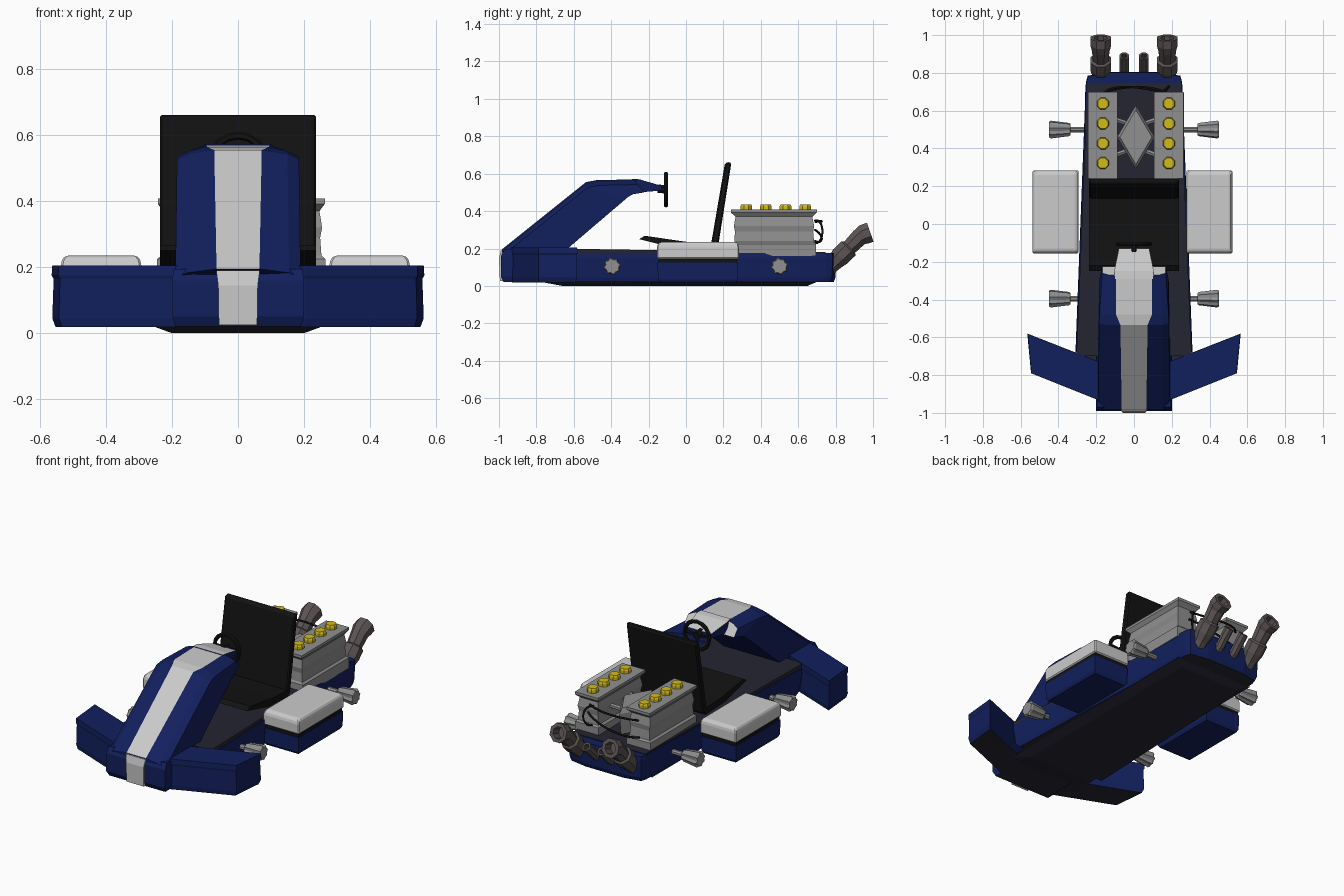
import bpy, bmesh
from math import sin, cos, pi
from mathutils import Vector as V

if "Cube" in bpy.data.objects:
    bpy.data.objects.remove(bpy.data.objects["Cube"])


def mat(name, r, g, b):
    m = bpy.data.materials.new(name)
    m.diffuse_color = (r, g, b, 1)
    m.use_nodes = True
    m.node_tree.nodes["Principled BSDF"].inputs["Base Color"].default_value = m.diffuse_color
    return m


NAVY = mat("navy", 0.006, 0.014, 0.11)
WHITE = mat("pale_grey", 0.6, 0.6, 0.6)
DARK = mat("dark_floor", 0.018, 0.018, 0.032)
BLACK = mat("black", 0.006, 0.006, 0.006)
STEEL = mat("steel", 0.28, 0.28, 0.28)
YELLOW = mat("yellow", 0.65, 0.5, 0.01)
PIPE = mat("exhaust_metal", 0.11, 0.09, 0.09)


def loft(name, rings, mats, pick=None):
    """Skin equal-sized closed rings, cap both ends; pick(face) gives a material slot."""
    bm = bmesh.new()
    vs = [[bm.verts.new(p) for p in r] for r in rings]
    n = len(vs[0])
    for a, b in zip(vs, vs[1:]):
        for i in range(n):
            bm.faces.new((a[i], a[(i + 1) % n], b[(i + 1) % n], b[i]))
    bm.faces.new(vs[0])
    bm.faces.new(vs[-1])
    bmesh.ops.recalc_face_normals(bm, faces=bm.faces)
    bm.normal_update()
    if pick:
        for f in bm.faces:
            f.material_index = int(pick(f))
    me = bpy.data.meshes.new(name)
    bm.to_mesh(me)
    bm.free()
    for m in mats:
        me.materials.append(m)
    o = bpy.data.objects.new(name, me)
    bpy.context.collection.objects.link(o)
    return o


def underside(f):
    return f.normal.z < -0.5


def stack(name, outline, levels, mats, pick=None):
    """Plan outline repeated at (height, scale about its centre)."""
    cx = sum(p[0] for p in outline) / len(outline)
    cy = sum(p[1] for p in outline) / len(outline)
    return loft(name, [[(cx + (x - cx) * k, cy + (y - cy) * k, z) for x, y in outline]
                       for z, k in levels], mats, pick)


def rects(name, cx, levels, mats, pick=None):
    """Stack of rectangles: (z, half width, y0, y1)."""
    return loft(name, [[(cx - w, a, z), (cx + w, a, z), (cx + w, b, z), (cx - w, b, z)]
                       for z, w, a, b in levels], mats, pick)


def extrude_x(name, profile, w, mats):
    return loft(name, [[(x, y, z) for y, z in profile] for x in (-w, w)], mats)


def bevel(o, width):
    m = o.modifiers.new("bevel", 'BEVEL')
    m.width, m.segments = width, 1


def tube(name, path, radii, sides, mats, notch=1, bore=0):
    path = [V(p) for p in path]
    rings = []
    for i, (p, r) in enumerate(zip(path, radii)):
        t = (path[min(i + 1, len(path) - 1)] - path[max(i - 1, 0)]).normalized()
        u = t.cross(V((0, 0, 1)) if abs(t.x) > 0.9 else V((1, 0, 0))).normalized()
        w = t.cross(u)
        ring = []
        for k in range(sides):
            a = 2 * pi * (k + 0.5) / sides
            ring.append(p + (u * cos(a) + w * sin(a)) * r * (notch if k % 2 else 1))
        rings.append(ring)
    if bore:
        inner = [path[-1] + (q - path[-1]) * 0.62 for q in rings[-1]]
        rings += [inner, [q - t * bore for q in inner]]
    return loft(name, rings, mats)


# Chassis tub, floor and underplate
half = [(0.31, -0.68), (0.255, 0.75), (0.245, 0.785), (0.13, 0.805)]
outline = half + [(-x, y) for x, y in reversed(half)]
stack("chassis", outline, [(0.02, 0.96), (0.045, 0.985), (0.15, 1), (0.175, 0.99)],
      [NAVY, DARK], underside)
loft("floor_panel", [[(-w, y, 0.15), (w, y, 0.15), (w, y, z), (-w, y, z)]
                     for y, w, z in ((-0.7, 0.305, 0.2), (-0.1, 0.28, 0.19), (0.745, 0.247, 0.18))],
     [DARK])
rects("underplate", 0, [(0.0, 0.2, -0.66, 0.65), (0.022, 0.26, -0.78, 0.7)], [DARK])

# Front bumper: centre block, stripe and swept wings
rects("nose_block", 0, [(0.02, 0.19, -0.975, -0.64), (0.05, 0.2, -0.99, -0.64),
                        (0.16, 0.2, -0.99, -0.64), (0.195, 0.195, -0.97, -0.64)],
      [NAVY, DARK], underside)
rects("nose_stripe", 0, [(0.025, 0.058, -0.995, -0.96), (0.145, 0.06, -1.0, -0.96),
                         (0.19, 0.066, -0.99, -0.94)], [WHITE])
for s, side in ((-1, "left"), (1, "right")):
    wing = [(0.17 * s, -0.94), (0.545 * s, -0.79), (0.565 * s, -0.58), (0.17 * s, -0.735)]
    stack("bumper_wing_" + side, wing,
          [(0.018, 0.94), (0.045, 0.99), (0.165, 0.97), (0.175, 1), (0.205, 0.99)],
          [NAVY, DARK], underside)

# Sloping cowl with pale central stripe: (top y,z) (bottom y,z) half width, stripe half width
stations = [(-0.985, 0.195, -0.65, 0.185, 0.19, 0.065),
            (-0.535, 0.555, -0.31, 0.475, 0.185, 0.072),
            (-0.48, 0.565, -0.285, 0.49, 0.182, 0.095),
            (-0.27, 0.57, -0.225, 0.5, 0.168, 0.095)]
rings = []
for ty, tz, by, bz, w, s in stations:
    rings.append([(-w, by, bz), (-w, ty + 0.01, tz - 0.028), (-w + 0.035, ty, tz - 0.012), (-s, ty, tz),
                  (s, ty, tz), (w - 0.035, ty, tz - 0.012), (w, ty + 0.01, tz - 0.028), (w, by, bz)])
loft("front_cowl", rings, [NAVY, WHITE],
     lambda f: f.normal.z > 0.3 and abs(f.calc_center_median().x) < 0.01)

# Steering housing behind the cowl
loft("steering_housing",
     [[(-w, y, zb), (-w, y, zt), (w, y, zt), (w, y, zb)]
      for y, w, zb, zt in ((-0.29, 0.1, 0.5, 0.573), (-0.25, 0.105, 0.5, 0.57), (-0.13, 0.08, 0.51, 0.535))],
     [NAVY, WHITE], lambda f: f.normal.z > 0.5)

# Steering wheel
bpy.ops.mesh.primitive_torus_add(major_radius=0.084, minor_radius=0.012, major_segments=16,
                                 minor_segments=6, location=(0, -0.107, 0.515),
                                 rotation=(pi / 2, 0, 0))
wheel = bpy.context.object
wheel.name = "steering_wheel_rim"
wheel.data.materials.append(BLACK)
tube("steering_hub", [(0, -0.15, 0.52), (0, -0.097, 0.515)], [0.024, 0.024], 8, [BLACK])
for i, a in enumerate((0.1, pi - 0.1, 1.5 * pi)):
    tube(f"steering_spoke_{i}", [(0, -0.107, 0.515),
                                 (0.083 * cos(a), -0.107, 0.515 + 0.083 * sin(a))],
         [0.009, 0.009], 6, [BLACK])

# Seat
bevel(extrude_x("seat_back", [(0.13, 0.2), (0.17, 0.2), (0.242, 0.655), (0.232, 0.664), (0.208, 0.655)],
                0.237, [BLACK]), 0.008)
extrude_x("seat_base", [(-0.25, 0.25), (-0.22, 0.268), (0.0, 0.236), (0.15, 0.23),
                        (0.15, 0.19), (-0.05, 0.2)], 0.237, [BLACK])

for s, side in ((-1, "left"), (1, "right")):
    # Side pods: navy tub, black seam, pale lid
    px = s * 0.407 - 0.008
    rects("pod_tub_" + side, px, [(0.018, 0.108, -0.14, 0.265), (0.035, 0.117, -0.15, 0.275),
                                  (0.125, 0.119, -0.152, 0.278)], [NAVY])
    rects("pod_seam_" + side, px, [(0.12, 0.115, -0.148, 0.274), (0.15, 0.115, -0.148, 0.274)], [BLACK])
    lid = rects("pod_lid_" + side, px, [(0.145, 0.122, -0.156, 0.284), (0.205, 0.122, -0.156, 0.284),
                                        (0.226, 0.118, -0.15, 0.28), (0.235, 0.106, -0.135, 0.265)], [WHITE])
    bevel(lid, 0.006)

    # Axle stubs with notched hubs
    for y, end in ((-0.395, "front"), (0.5, "rear")):
        tube(f"axle_{end}_{side}", [(s * 0.24, y, 0.105), (s * 0.35, y, 0.105)],
             [0.016, 0.016], 8, [STEEL])
        tube(f"hub_{end}_{side}", [(s * x, y, 0.105) for x in (0.335, 0.345, 0.44, 0.45)],
             [0.03, 0.036, 0.048, 0.042], 16, [STEEL], notch=0.82)

    # Engine banks with yellow caps
    ex = s * 0.175 + 0.01
    rects("engine_bank_" + side, ex,
          [(0.16, 0.08, 0.25, 0.695), (0.225, 0.08, 0.25, 0.695), (0.235, 0.068, 0.258, 0.685),
           (0.29, 0.064, 0.262, 0.68), (0.32, 0.07, 0.256, 0.685), (0.37, 0.062, 0.265, 0.675),
           (0.392, 0.078, 0.24, 0.7), (0.408, 0.078, 0.24, 0.7)], [STEEL])
    for i in range(4):
        y = 0.322 + 0.105 * i
        tube(f"engine_cap_{side}_{i}", [(ex, y, z) for z in (0.4, 0.425, 0.436)],
             [0.034, 0.034, 0.029], 8, [YELLOW])
    for i, y in enumerate((0.36, 0.56)):
        tube(f"manifold_arm_{side}_{i}", [(s * 0.04 + 0.01, 0.46 + (y - 0.46) * 0.7, 0.29),
                                          (s * 0.125 + 0.01, y, 0.31)], [0.014, 0.014], 6, [STEEL])

    # Outer and inner exhaust pipes
    path = [(0.74, 0.07), (0.79, 0.12), (0.825, 0.158), (0.868, 0.2), (0.875, 0.207),
            (0.925, 0.258), (0.95, 0.275), (0.985, 0.287)]
    tube("exhaust_outer_" + side, [(s * 0.176, y, z) for y, z in path],
         [0.04, 0.045, 0.058, 0.058, 0.045, 0.05, 0.058, 0.058], 8, [PIPE], bore=0.06)
    tube("exhaust_inner_" + side, [(s * 0.052, y, z) for y, z in
                                   ((0.75, 0.08), (0.81, 0.12), (0.89, 0.2))],
         [0.027, 0.027, 0.027], 8, [PIPE], bore=0.04)

# Diamond intake between the banks
stack("engine_intake", [(0.01, 0.29), (0.11, 0.46), (0.01, 0.63), (-0.09, 0.46)],
      [(0.16, 0.9), (0.31, 1), (0.34, 0.85)], [STEEL])

# Loose cables at the back of the engine
for i, pts in enumerate(([(-0.16, 0.69, 0.34), (-0.13, 0.745, 0.36), (0.05, 0.73, 0.33), (0.17, 0.69, 0.35)],
                         [(-0.17, 0.69, 0.24), (-0.08, 0.735, 0.22), (0.1, 0.74, 0.27), (0.18, 0.69, 0.3)],
                         [(0.14, 0.69, 0.35), (0.2, 0.745, 0.36), (0.2, 0.74, 0.22), (0.15, 0.69, 0.23)])):
    cu = bpy.data.curves.new(f"cable_{i}", 'CURVE')
    cu.dimensions, cu.bevel_depth, cu.bevel_resolution, cu.resolution_u = '3D', 0.006, 1, 4
    sp = cu.splines.new('NURBS')
    sp.points.add(3)
    for p, c in zip(sp.points, pts):
        p.co = (*c, 1)
    sp.use_endpoint_u, sp.order_u = True, 4
    cu.materials.append(BLACK)
    bpy.context.collection.objects.link(bpy.data.objects.new(f"cable_{i}", cu))
